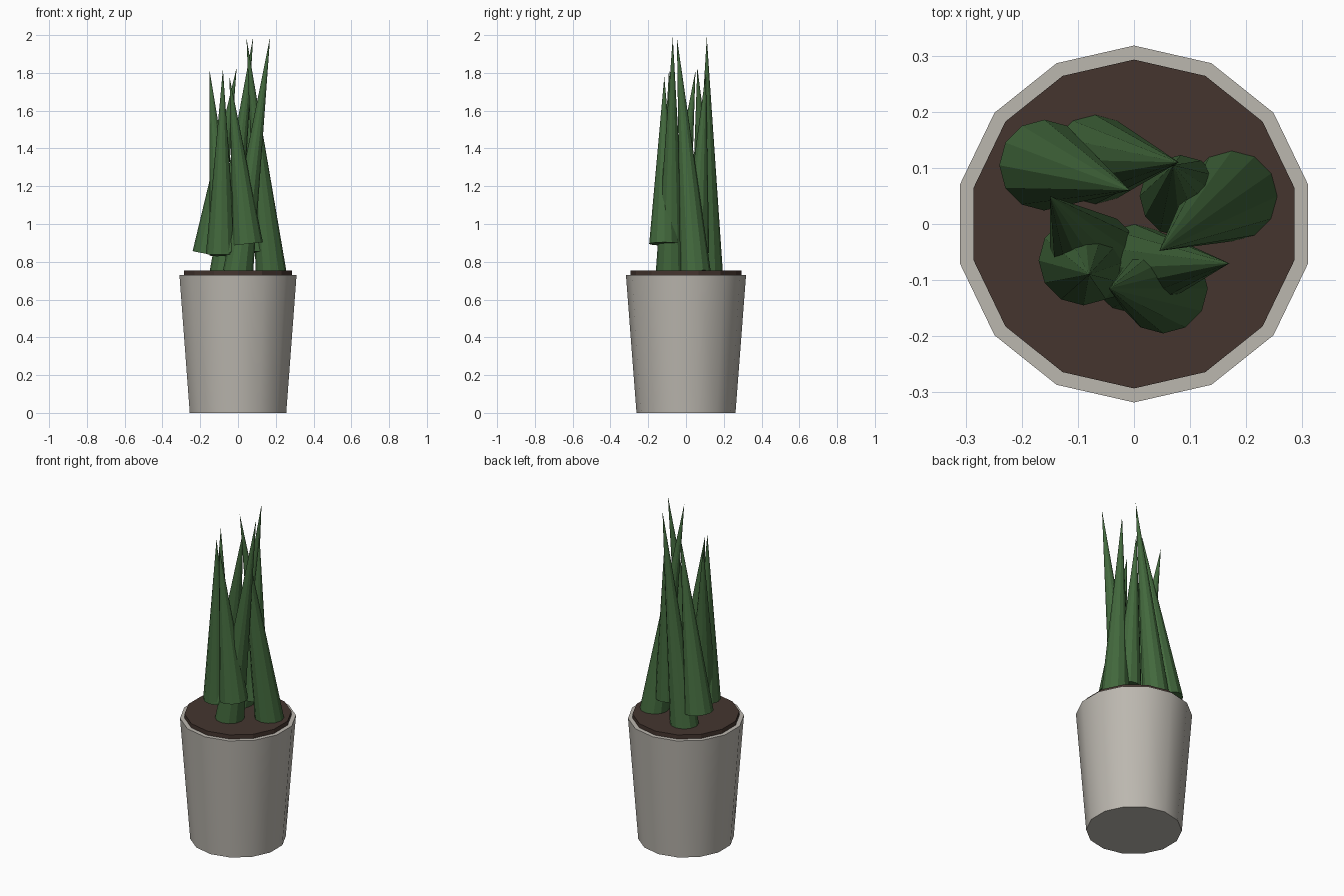
import bpy
import math
from mathutils import Vector

if "Cube" in bpy.data.objects:
    bpy.data.objects.remove(bpy.data.objects["Cube"])


def material(name, color):
    m = bpy.data.materials.new(name)
    m.diffuse_color = (*color, 1)
    m.use_nodes = True
    m.node_tree.nodes["Principled BSDF"].inputs["Base Color"].default_value = m.diffuse_color
    return m


STONE = material("warm grey stone", (0.50, 0.475, 0.43))
EARTH = material("dark brown earth", (0.058, 0.036, 0.028))
GREEN = material("leaf green", (0.055, 0.14, 0.046))


def frustum(name, mat, sides, r1, r2, base, tip, angle=30):
    """Tapered cylinder or cone running from base point to tip point."""
    base, tip = Vector(base), Vector(tip)
    axis = tip - base
    bpy.ops.mesh.primitive_cone_add(
        vertices=sides, radius1=r1, radius2=r2, depth=axis.length,
        location=(base + tip) / 2)
    ob = bpy.context.object
    ob.name = name
    # shortest rotation from upright to the leaning axis
    ob.rotation_mode = 'QUATERNION'
    ob.rotation_quaternion = Vector((0, 0, 1)).rotation_difference(axis)
    ob.data.materials.append(mat)
    bpy.ops.object.shade_smooth_by_angle(angle=math.radians(angle))
    return ob


# Tapered fourteen-sided pot and the soil disc raised above its rim
frustum("pot", STONE, 14, 0.262, 0.318, (0, 0, 0), (0, 0, 0.73))
frustum("soil", EARTH, 14, 0.293, 0.293, (0, 0, 0.70), (0, 0, 0.755), 20)

# Spiky leaves: base centre, tip, base radius
leaves = [
    ((-0.16, 0.105, 0.845), (-0.007, 0.06, 1.83), 0.081),
    ((-0.07, 0.115, 0.745), (0.08, 0.11, 1.99), 0.08),
    ((0.0, -0.08, 0.745), (0.17, -0.07, 1.99), 0.08),
    ((0.175, 0.05, 0.745), (0.045, -0.048, 1.985), 0.081),
    ((-0.07, -0.06, 0.84), (-0.15, 0.05, 1.81), 0.08),
    ((-0.09, -0.065, 0.84), (-0.08, -0.09, 1.82), 0.08),
    ((0.052, -0.115, 0.895), (-0.045, -0.115, 1.78), 0.08),
    ((0.083, 0.05, 0.85), (0.07, 0.105, 1.80), 0.073),
]
for i, (base, tip, radius) in enumerate(leaves, 1):
    frustum(f"leaf_{i}", GREEN, 12, radius, 0, base, tip, 20)
